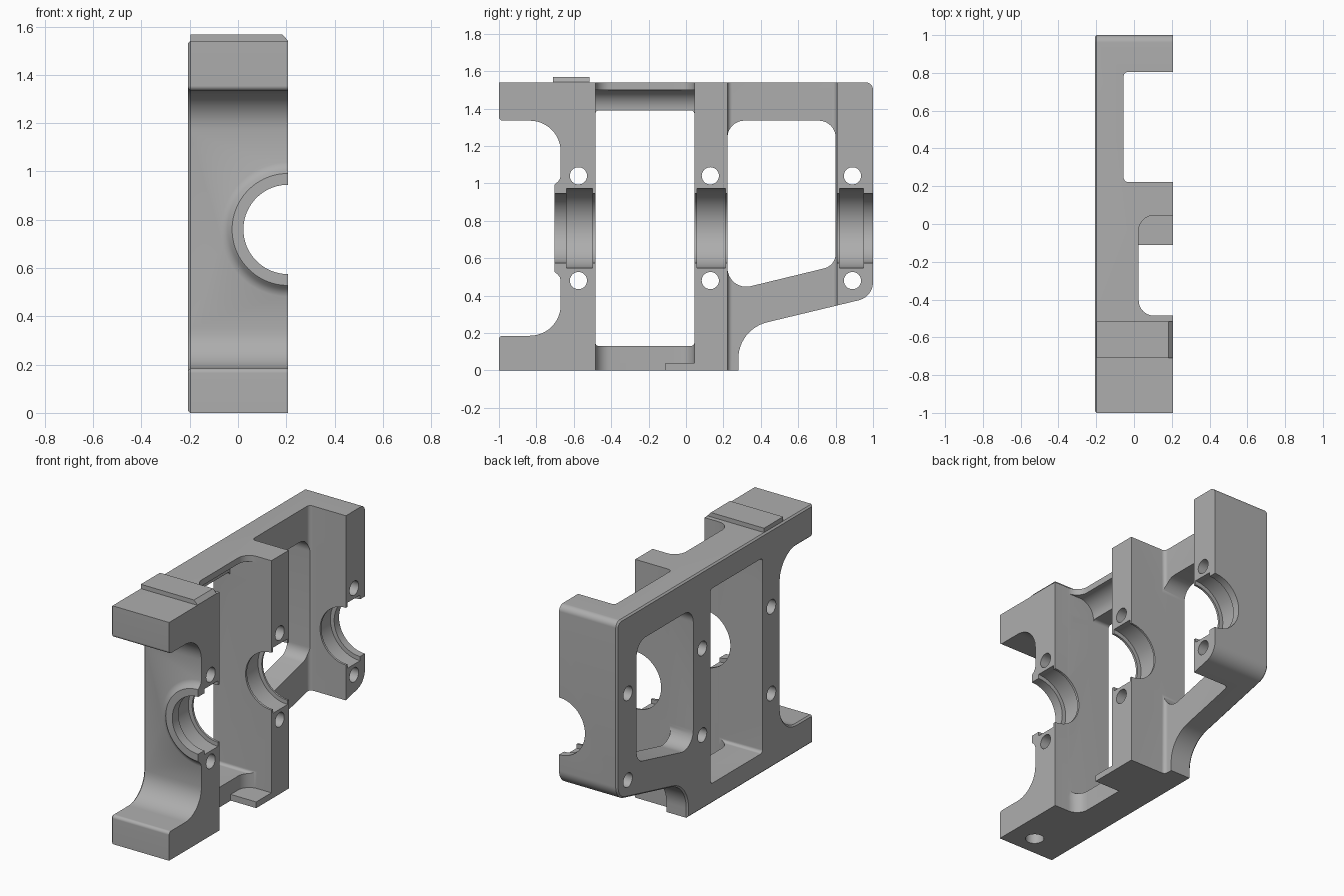
import bpy, bmesh, math
from mathutils import Vector

if "Cube" in bpy.data.objects:
    bpy.data.objects.remove(bpy.data.objects["Cube"])

HALF = 0.2075            # half thickness, split plane at x = HALF
BORE_Z = 0.76

grey = bpy.data.materials.new("cast_grey")
grey.diffuse_color = (0.42, 0.42, 0.42, 1)
grey.use_nodes = True
grey.node_tree.nodes["Principled BSDF"].inputs["Base Color"].default_value = grey.diffuse_color


def rounded(corners, steps=12):
    """Polygon from (u, v) or (u, v, radius) corners with filleted corners."""
    out = []
    n = len(corners)
    for i, c in enumerate(corners):
        p = Vector(c[:2])
        if len(c) == 2:
            out.append(tuple(p))
            continue
        r = c[2]
        d0 = (Vector(corners[i - 1][:2]) - p).normalized()
        d1 = (Vector(corners[(i + 1) % n][:2]) - p).normalized()
        half = d0.angle(d1) / 2
        centre = p + (d0 + d1).normalized() * (r / math.sin(half))
        t = r / math.tan(half)
        s, e = p + d0 * t - centre, p + d1 * t - centre
        a0 = math.atan2(s.y, s.x)
        da = math.atan2(e.y, e.x) - a0
        da = (da + math.pi) % (2 * math.pi) - math.pi
        for k in range(steps + 1):
            a = a0 + da * k / steps
            out.append((centre.x + r * math.cos(a), centre.y + r * math.sin(a)))
    return out


def prism(name, pts, axis, a, b, bevel=0):
    """Extrude a 2D outline along an axis from a to b."""
    place = {"x": lambda u, v, w: (w, u, v),
             "y": lambda u, v, w: (u, w, v),
             "z": lambda u, v, w: (u, v, w)}[axis]
    bm = bmesh.new()
    lo = [bm.verts.new(place(u, v, a)) for u, v in pts]
    hi = [bm.verts.new(place(u, v, b)) for u, v in pts]
    cap = bm.faces.new(lo)
    bm.faces.new(hi)
    for i in range(len(pts)):
        j = (i + 1) % len(pts)
        bm.faces.new((lo[i], lo[j], hi[j], hi[i]))
    bmesh.ops.recalc_face_normals(bm, faces=bm.faces)
    if bevel:
        bmesh.ops.bevel(bm, geom=list(cap.edges), offset=bevel, segments=1, affect="EDGES")
    me = bpy.data.meshes.new(name)
    bm.to_mesh(me)
    bm.free()
    me.materials.append(grey)
    ob = bpy.data.objects.new(name, me)
    bpy.context.collection.objects.link(ob)
    return ob


def circle(u, v, r, n=64):
    return [(u + r * math.cos(2 * math.pi * i / n), v + r * math.sin(2 * math.pi * i / n))
            for i in range(n)]


def rect(u0, u1, v0, v1):
    return [(u0, v0), (u1, v0), (u1, v1), (u0, v1)]


def combine(target, tool, op="DIFFERENCE"):
    mod = target.modifiers.new(op, "BOOLEAN")
    mod.operation, mod.object, mod.solver = op, tool, "EXACT"
    bpy.context.view_layer.objects.active = target
    bpy.ops.object.modifier_apply(modifier=mod.name)
    bpy.data.objects.remove(tool, do_unlink=True)


# Side outline of the casting, thicker than needed until the split cut
body = prism("bearing_housing", rounded([
    (-1, 0), (0.28, 0), (0.28, 0.22, 0.2), (1, 0.393, 0.1), (1, 1.54, 0.04),
    (-1, 1.54), (-1, 1.335, 0.02), (-0.67, 1.335, 0.165),
    (-0.67, 0.185, 0.165), (-1, 0.185, 0.02)]), "x", -HALF, 0.3, 0.01)

# Flared boss around the front bearing
bm = bmesh.new()
N = 96
rings = []
for y, r in [(-0.6, 0.278), (-0.67, 0.278), (-0.675, 0.262), (-0.685, 0.248),
             (-0.695, 0.24), (-0.703, 0.232)]:
    rings.append([bm.verts.new((u, y, v)) for u, v in circle(HALF, BORE_Z, r, N)])
for r0, r1 in zip(rings, rings[1:]):
    for i in range(N):
        j = (i + 1) % N
        bm.faces.new((r0[i], r0[j], r1[j], r1[i]))
bm.faces.new(rings[0])
bm.faces.new(rings[-1])
bmesh.ops.recalc_face_normals(bm, faces=bm.faces)
boss_mesh = bpy.data.meshes.new("boss")
bm.to_mesh(boss_mesh)
bm.free()
boss = bpy.data.objects.new("boss", boss_mesh)
bpy.context.collection.objects.link(boss)
combine(body, boss, "UNION")

# Flat split face
combine(body, prism("split", rect(-2, 2, -1, 3), "x", HALF, 1))

# Rear bay recess and its window
combine(body, prism("rear_bay", rounded([
    (-0.055, 0.222, 0.025), (0.5, 0.222), (0.5, 0.806), (-0.055, 0.806, 0.025)]),
    "z", -0.5, 2))
combine(body, prism("rear_window", rounded([
    (0.222, 0.42, 0.1), (0.80, 0.56, 0.08), (0.80, 1.335, 0.09), (0.222, 1.335, 0.09)]),
    "x", -0.5, 0.5))

# Front bay recess, leaving a thin floor plate beside the middle web
combine(body, prism("front_bay", rounded([
    (0.025, -0.485, 0.08), (0.5, -0.485), (0.5, 0.045), (0.025, 0.045, 0.08)]),
    "z", 0.04, 2))
combine(body, prism("floor_gap", rounded([
    (0.025, -0.485, 0.08), (0.5, -0.485), (0.5, -0.11), (0.025, -0.11)]),
    "z", -0.5, 0.1))
combine(body, prism("front_window", rounded([
    (-0.485, 0.13, 0.02), (0.045, 0.13, 0.02), (0.045, 1.39, 0.02), (-0.485, 1.39, 0.02)]),
    "x", -0.5, 0.5))
# Cove under the top rail
combine(body, prism("cove", rounded([
    (-0.09, 1.2), (0.5, 1.2), (0.5, 1.5), (-0.09, 1.5, 0.105)]), "y", -0.485, 0.045))

# Bearing bore and bearing shell grooves
combine(body, prism("bore", circle(HALF, BORE_Z, 0.185, 96), "y", -1.5, 1.5))
for y0, y1 in [(-0.64, -0.50), (0.06, 0.21), (0.82, 0.95)]:
    combine(body, prism("groove", circle(HALF, BORE_Z, 0.212, 96), "y", y0, y1))

# Cap bolt holes and the blind hole in the foot
for y in (-0.575, 0.13, 0.89):
    for dz in (-0.28, 0.28):
        combine(body, prism("bolt_hole", circle(y, BORE_Z + dz, 0.046, 32), "x", -1, 1))
combine(body, prism("foot_hole", circle(0.045, -0.87, 0.055, 32), "z", -0.5, 0.11))

# Raised pad across the top
pad = prism("top_pad", [(-HALF + 0.01, 1.53), (HALF, 1.53), (HALF, 1.542),
                        (HALF - 0.025, 1.568), (-HALF + 0.01, 1.568)], "y", -0.71, -0.515)

for ob in (body, pad):
    bpy.ops.object.select_all(action="DESELECT")
    ob.select_set(True)
    bpy.context.view_layer.objects.active = ob
    bpy.ops.object.shade_smooth_by_angle(angle=math.radians(25))
